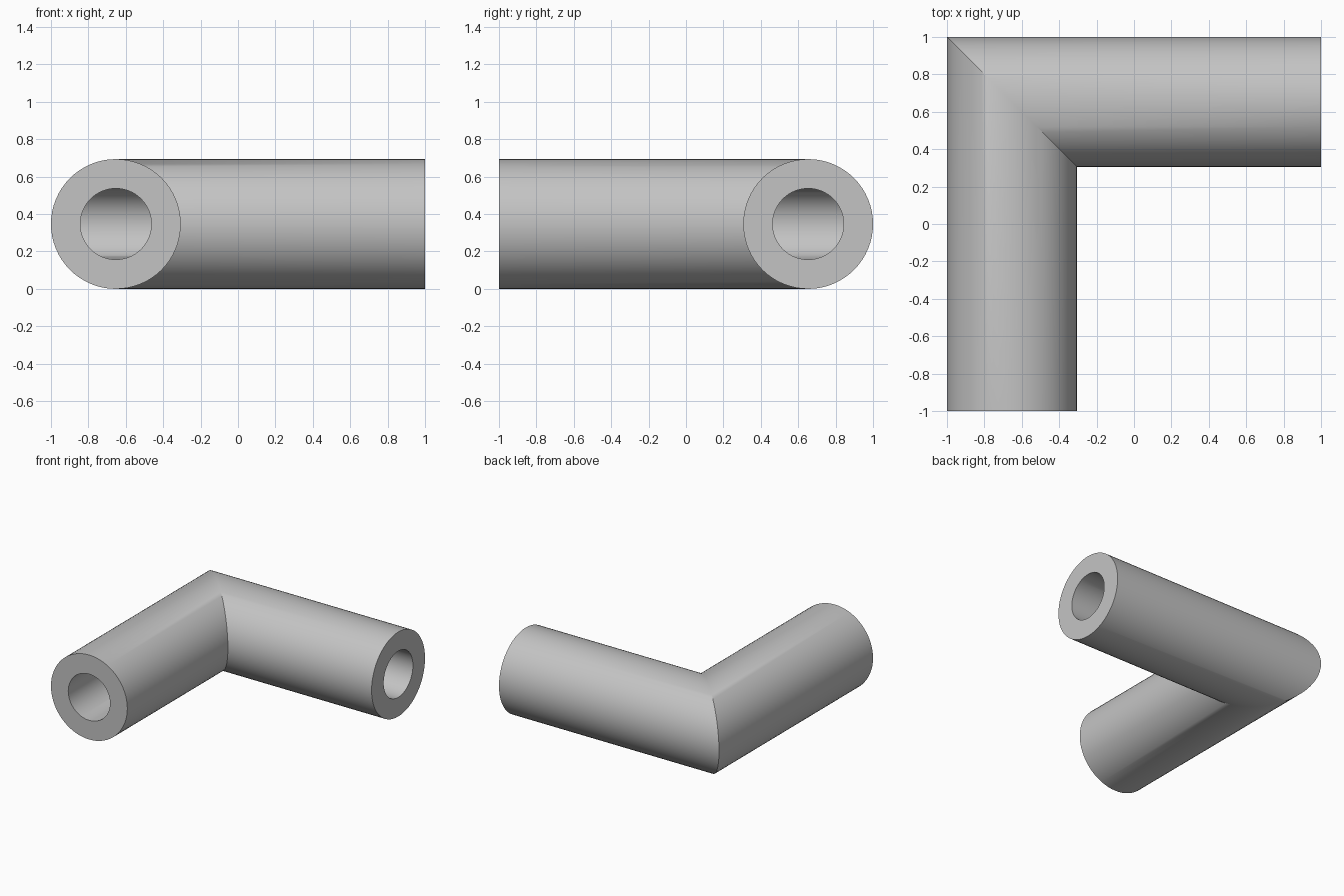
import bpy, bmesh, math

cube = bpy.data.objects.get("Cube")
if cube:
    bpy.data.objects.remove(cube, do_unlink=True)

SIDES = 64
R_OUT, R_IN = 0.347, 0.19
AXIS = 1 - R_OUT          # distance of each pipe axis from the centre

grey = bpy.data.materials.new("grey")
grey.use_nodes = True
colour = (0.55, 0.55, 0.55, 1)
grey.diffuse_color = colour
grey.node_tree.nodes["Principled BSDF"].inputs["Base Color"].default_value = colour

bm = bmesh.new()


def ring(radius, station):
    """Circle at the front end, on the 45 degree mitre, or at the left end."""
    verts = []
    for i in range(SIDES):
        a = math.tau * i / SIDES
        u, z = radius * math.cos(a), R_OUT + radius * math.sin(a)
        x, y = {"front": (u - AXIS, -1),
                "mitre": (u - AXIS, AXIS - u),
                "left": (1, AXIS - u)}[station]
        verts.append(bm.verts.new((x, y, z)))
    return verts


def bridge(a, b):
    for i in range(SIDES):
        j = (i + 1) % SIDES
        bm.faces.new((a[i], a[j], b[j], b[i]))


# Outer wall one way, bore back again, joined by the flat end rims
loops = [ring(R_OUT, s) for s in ("front", "mitre", "left")]
loops += [ring(R_IN, s) for s in ("left", "mitre", "front")]
for k, loop in enumerate(loops):
    bridge(loop, loops[(k + 1) % len(loops)])
bmesh.ops.recalc_face_normals(bm, faces=bm.faces)

mesh = bpy.data.meshes.new("elbow_pipe")
bm.to_mesh(mesh)
bm.free()
mesh.materials.append(grey)
pipe = bpy.data.objects.new("elbow_pipe", mesh)
bpy.context.collection.objects.link(pipe)

# Smooth walls with crisp rims and mitre
bpy.ops.object.select_all(action="DESELECT")
pipe.select_set(True)
bpy.context.view_layer.objects.active = pipe
bpy.ops.object.shade_smooth_by_angle(angle=math.radians(30))
